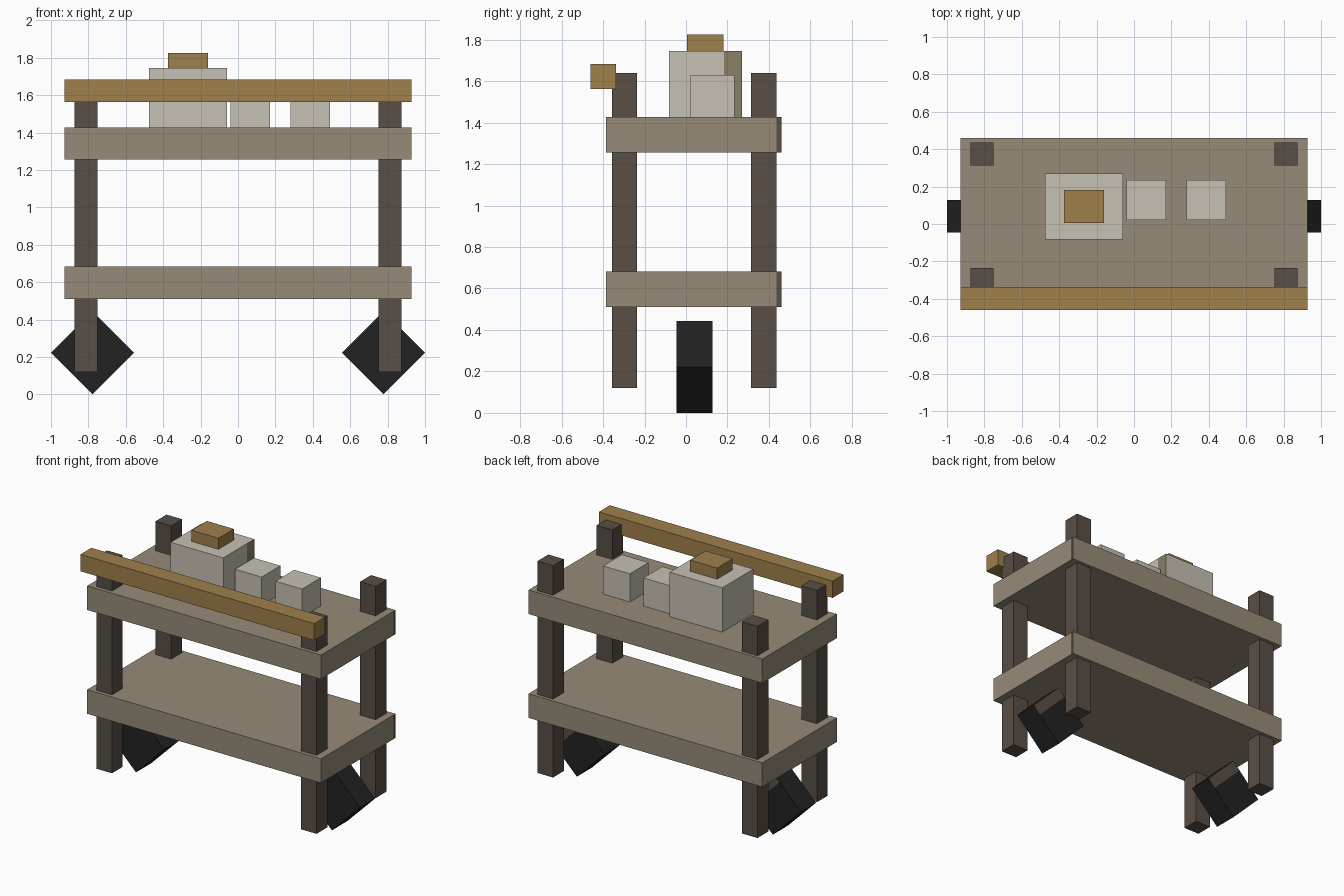
import bpy
import bmesh
from mathutils import Matrix, Vector

cube = bpy.data.objects.get("Cube")
if cube:
    bpy.data.objects.remove(cube, do_unlink=True)


def material(name, rgb):
    """Flat material from 0-255 sRGB values."""
    lin = [((c / 255 + 0.055) / 1.055) ** 2.4 for c in rgb]
    m = bpy.data.materials.new(name)
    m.use_nodes = True
    m.diffuse_color = (*lin, 1)
    bsdf = m.node_tree.nodes["Principled BSDF"]
    bsdf.inputs["Base Color"].default_value = (*lin, 1)
    bsdf.inputs["Roughness"].default_value = 0.9
    return m


SHELF = material("weathered wood", (150, 139, 121))
POST = material("dark wood", (88, 78, 70))
RAIL = material("golden wood", (159, 128, 75))
STONE = material("pale stone", (199, 193, 179))
BLACK = material("black", (34, 34, 34))
EDGE = material("dull brown", (139, 126, 104))


def box(name, x, y, z, mat, turn=0.0, strip=None):
    """Box from (min, max) ranges, turned about y.
    strip = (face normal, edge direction, cut offset, material) colours one edge band."""
    ranges = (x, y, z)
    centre = Vector([(a + b) / 2 for a, b in ranges])
    size = [b - a for a, b in ranges]
    bm = bmesh.new()
    bmesh.ops.create_cube(bm, size=1, matrix=Matrix.Diagonal((*size, 1)))
    if strip:
        normal, edge, cut = Vector(strip[0]), Vector(strip[1]), strip[2]
        bmesh.ops.bisect_plane(bm, geom=bm.verts[:] + bm.edges[:] + bm.faces[:],
                               plane_co=edge * cut, plane_no=edge)
        bm.normal_update()
        for f in bm.faces:
            if f.normal.dot(normal) > 0.9 and f.calc_center_median().dot(edge) > cut:
                f.material_index = 1
    mesh = bpy.data.meshes.new(name)
    bm.to_mesh(mesh)
    bm.free()
    mesh.materials.append(mat)
    if strip:
        mesh.materials.append(strip[3])
    ob = bpy.data.objects.new(name, mesh)
    ob.location = centre
    ob.rotation_euler.y = turn
    bpy.context.collection.objects.link(ob)
    return ob


X, Y, Z = (1, 0, 0), (0, 1, 0), (0, 0, 1)

# Two shelves with a dark band at the rear of one end
for name, z in (("lower_shelf", (0.51, 0.683)), ("upper_shelf", (1.255, 1.428))):
    box(name, (-0.928, 0.928), (-0.385, 0.461), z, SHELF,
        strip=(X, Y, 0.399, POST))

# Corner posts and diamond-shaped wheels on both sides
for side, s in (("left", 1), ("right", -1)):
    px = sorted((s * 0.75, s * 0.874))
    for end, y in (("front", (-0.358, -0.236)), ("back", (0.313, 0.437))):
        box(f"{end}_{side}_post", px, y, (0.12, 1.64), POST)
    h = 0.222 / 2 ** 0.5
    box(f"{side}_wheel", (s * 0.778 - h, s * 0.778 + h), (-0.046, 0.127),
        (0.222 - h, 0.222 + h), BLACK, turn=0.7853982,
        strip=(Y, Z, 0.08, POST))

# Push rail across the front
box("front_rail", (-0.928, 0.928), (-0.461, -0.338), (1.562, 1.683), RAIL)

# Load on the upper shelf
box("large_block", (-0.477, -0.059), (-0.083, 0.27), (1.428, 1.746), STONE,
    strip=(X, Y, 0.09, EDGE))
box("large_block_cap", (-0.374, -0.16), (0.006, 0.181), (1.746, 1.826), RAIL)
for i, x in enumerate((-0.039, 0.282)):
    box(f"small_block_{i + 1}", (x, x + 0.211), (0.022, 0.235), (1.428, 1.63), STONE)
